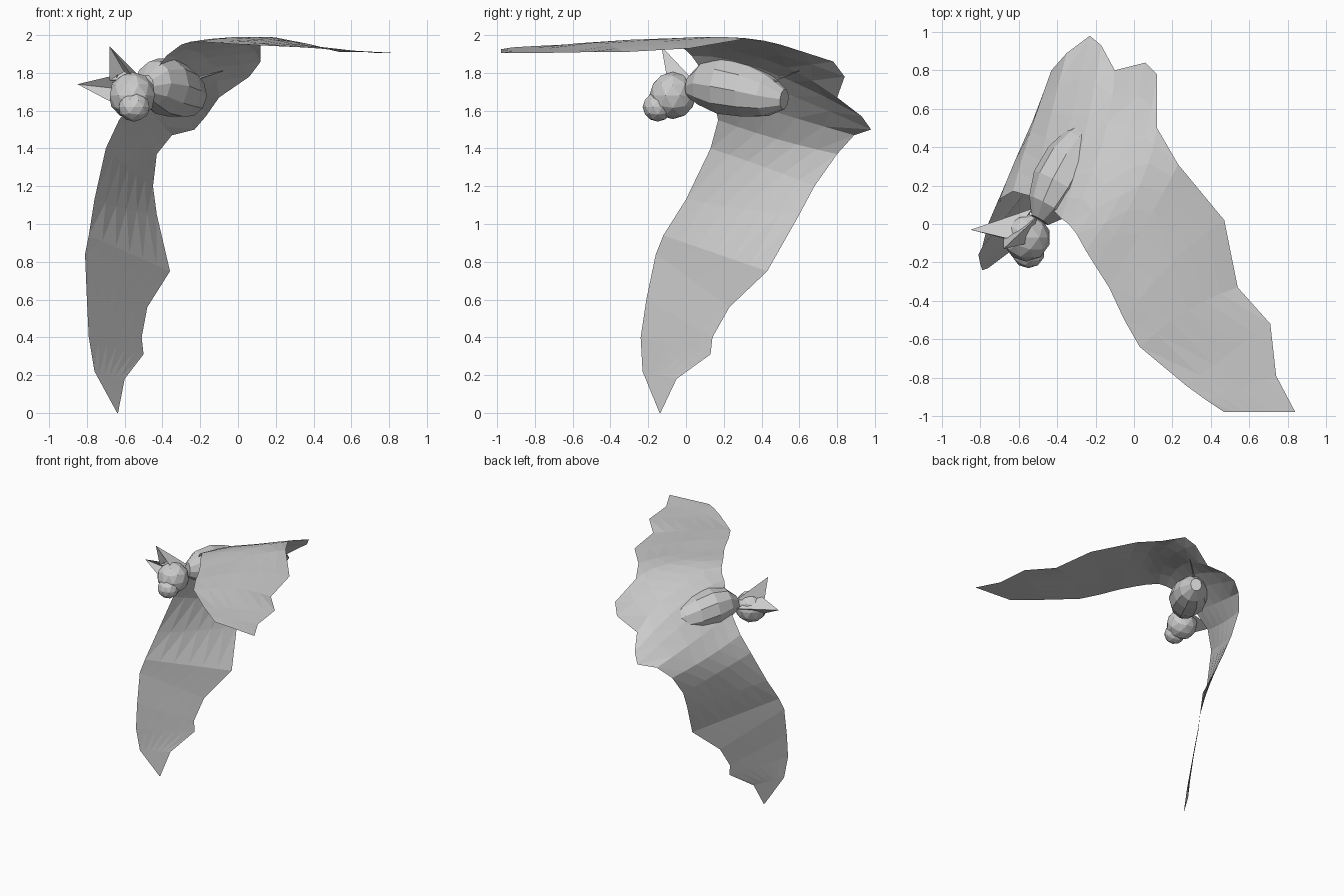
import bpy, bmesh, math
from mathutils import Vector, Matrix


def make_object(name, verts, faces):
    mesh = bpy.data.meshes.new(name)
    mesh.from_pydata([tuple(v) for v in verts], [], faces)
    bm = bmesh.new()
    bm.from_mesh(mesh)
    bmesh.ops.remove_doubles(bm, verts=bm.verts, dist=0.0005)
    bmesh.ops.recalc_face_normals(bm, faces=bm.faces)
    bm.to_mesh(mesh)
    bm.free()
    obj = bpy.data.objects.new(name, mesh)
    bpy.context.collection.objects.link(obj)
    return obj


def membrane(name, ribs, steps=6):
    """Loft a thin sheet over ribs (leading, middle or None, trailing)."""
    verts, faces = [], []
    for lead, mid, trail in ribs:
        a, c = Vector(lead), Vector(trail)
        b = Vector(mid) if mid else (a + c) / 2
        for i in range(steps + 1):
            t = i / steps
            verts.append(a * (1 - t) * (1 - 2 * t) + b * 4 * t * (1 - t) + c * t * (2 * t - 1))
    n = steps + 1
    for r in range(len(ribs) - 1):
        for i in range(steps):
            k = r * n + i
            faces += [(k, k + 1, k + n + 1), (k, k + n + 1, k + n)]
    return make_object(name, verts, faces)


def loft(name, rings, side, up, sides=10):
    """Closed faceted loft through elliptical rings (centre, half width, half height)."""
    verts, faces = [], []
    for x, y, z, w, h in rings:
        for i in range(sides):
            a = 2 * math.pi * i / sides
            verts.append(Vector((x, y, z)) + side * w * math.cos(a) + up * h * math.sin(a))
    for r in range(len(rings) - 1):
        for i in range(sides):
            j = (i + 1) % sides
            k = r * sides
            faces.append((k + i, k + j, k + sides + j, k + sides + i))
    last = (len(rings) - 1) * sides
    faces += [tuple(range(sides)), tuple(range(last, last + sides))]
    return make_object(name, verts, faces)


def lump(name, centre, scale, detail=2):
    bm = bmesh.new()
    bmesh.ops.create_icosphere(bm, subdivisions=detail, radius=1,
                               matrix=Matrix.Translation(centre) @ Matrix.Diagonal((*scale, 1)))
    mesh = bpy.data.meshes.new(name)
    bm.to_mesh(mesh)
    bm.free()
    obj = bpy.data.objects.new(name, mesh)
    bpy.context.collection.objects.link(obj)


def ear(name, tip, base):
    """Pointed ear: three base corners and a cupped front."""
    tip, base = Vector(tip), [Vector(b) for b in base]
    cup = (tip + base[0] + base[1]) / 3 * 0.75 + base[2] * 0.25
    make_object(name, base + [tip, cup],
                [(0, 1, 4), (1, 3, 4), (3, 0, 4), (1, 2, 3), (2, 0, 3), (0, 2, 1)])


# Hanging wing, from the tip up to the spine
spine = ((-0.38, 0.03, 1.89), (-0.27, 0.40, 1.82), (-0.17, 0.93, 1.57))
membrane("hanging_wing", [
    ((-0.64, -0.14, 0.0), None, (-0.635, -0.135, 0.0)),
    ((-0.76, -0.23, 0.22), None, (-0.60, -0.05, 0.18)),
    ((-0.79, -0.24, 0.40), None, (-0.50, 0.13, 0.31)),
    ((-0.80, -0.21, 0.60), None, (-0.51, 0.14, 0.40)),
    ((-0.81, -0.16, 0.84), None, (-0.48, 0.23, 0.56)),
    ((-0.79, -0.12, 0.94), None, (-0.36, 0.43, 0.75)),
    ((-0.76, 0.00, 1.13), (-0.59, 0.30, 1.08), (-0.43, 0.60, 1.05)),
    ((-0.70, 0.13, 1.40), (-0.58, 0.42, 1.30), (-0.45, 0.68, 1.20)),
    ((-0.63, 0.17, 1.55), (-0.54, 0.48, 1.45), (-0.43, 0.80, 1.37)),
    ((-0.52, 0.14, 1.70), (-0.46, 0.45, 1.60), (-0.35, 0.89, 1.47)),
    ((-0.43, 0.08, 1.82), (-0.36, 0.40, 1.74), (-0.23, 0.98, 1.50)),
    spine,
])

# Raised wing, from the spine out to the tip
membrane("raised_wing", [
    spine,
    ((-0.34, 0.00, 1.92), (-0.17, 0.40, 1.88), (-0.10, 0.80, 1.67)),
    ((-0.30, -0.05, 1.95), (-0.08, 0.35, 1.93), (0.06, 0.84, 1.78)),
    ((-0.25, -0.14, 1.965), (0.00, 0.30, 1.97), (0.12, 0.78, 1.86)),
    ((-0.20, -0.22, 1.965), (0.03, 0.20, 1.99), (0.12, 0.50, 1.95)),
    ((-0.13, -0.33, 1.96), (0.10, 0.07, 1.99), (0.23, 0.31, 1.98)),
    ((-0.05, -0.50, 1.955), (0.20, -0.20, 1.975), (0.47, 0.02, 1.93)),
    ((0.03, -0.64, 1.95), (0.28, -0.45, 1.955), (0.54, -0.33, 1.91)),
    ((0.27, -0.84, 1.94), None, (0.71, -0.52, 1.91)),
    ((0.38, -0.92, 1.935), None, (0.74, -0.79, 1.905)),
    ((0.47, -0.98, 1.925), None, (0.84, -0.98, 1.905)),
])

# Body, a plump faceted loft from neck to tail
side = Vector((0.87, -0.5, 0))
up = Vector((0.05, 0.09, 0.99))
loft("body", [
    (-0.49, 0.02, 1.73, 0.05, 0.06),
    (-0.45, 0.09, 1.745, 0.11, 0.12),
    (-0.39, 0.20, 1.73, 0.15, 0.155),
    (-0.32, 0.33, 1.705, 0.145, 0.145),
    (-0.26, 0.43, 1.68, 0.11, 0.115),
    (-0.215, 0.52, 1.66, 0.045, 0.055),
], side, up)

# Foot, a thin spike at the tail
loft("foot", [
    (-0.24, 0.46, 1.75, 0.012, 0.012),
    (-0.20, 0.50, 1.775, 0.007, 0.007),
    (-0.08, 0.60, 1.81, 0.002, 0.002),
], side, Vector((0, 0, 1)), 4)

# Head and muzzle
lump("head", (-0.56, -0.07, 1.68), (0.125, 0.125, 0.125))
lump("muzzle", (-0.55, -0.15, 1.62), (0.085, 0.08, 0.078))

# Ears
ear("upper_ear", (-0.68, -0.13, 1.94),
    [(-0.68, -0.08, 1.76), (-0.55, -0.10, 1.77), (-0.50, 0.04, 1.76)])
ear("side_ear", (-0.85, -0.03, 1.74),
    [(-0.64, -0.08, 1.79), (-0.66, -0.08, 1.64), (-0.53, 0.08, 1.71)])
